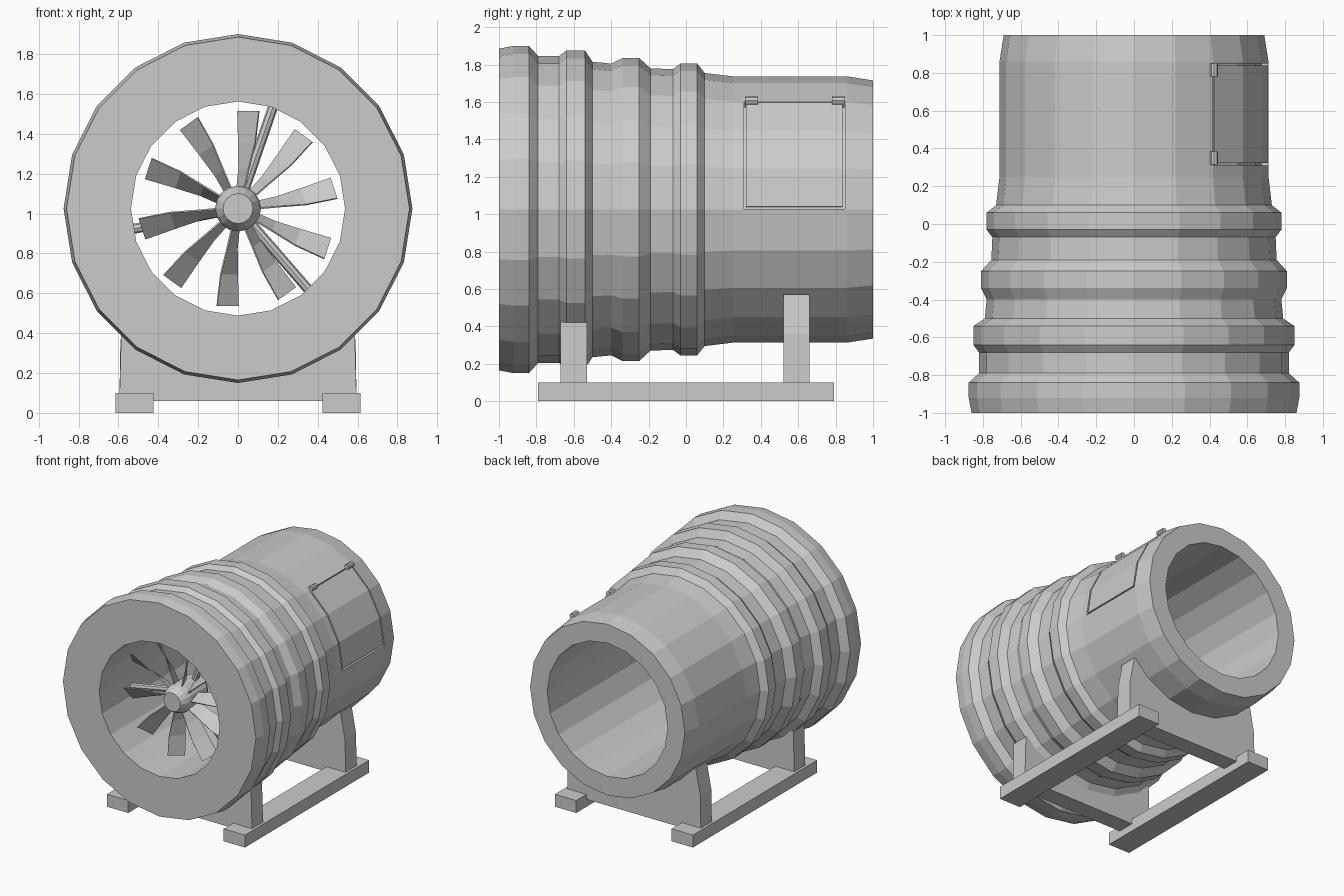
import bpy, bmesh, math
from mathutils import Matrix, Vector

if "Cube" in bpy.data.objects:
    bpy.data.objects.remove(bpy.data.objects["Cube"])

AXIS_Z = 1.025
SIDES = 20
STEP = 2 * math.pi / SIDES

grey = bpy.data.materials.new("plain grey")
grey.use_nodes = True
grey.diffuse_color = (0.6, 0.6, 0.6, 1)
grey.node_tree.nodes["Principled BSDF"].inputs["Base Color"].default_value = (0.6, 0.6, 0.6, 1)


def finish(name, bm):
    bmesh.ops.recalc_face_normals(bm, faces=bm.faces)
    mesh = bpy.data.meshes.new(name)
    bm.to_mesh(mesh)
    bm.free()
    mesh.materials.append(grey)
    obj = bpy.data.objects.new(name, mesh)
    bpy.context.collection.objects.link(obj)
    return obj


def box(name, x, y, z):
    bm = bmesh.new()
    size = Matrix.Diagonal((x[1] - x[0], y[1] - y[0], z[1] - z[0], 1))
    mid = Matrix.Translation((sum(x) / 2, sum(y) / 2, sum(z) / 2))
    bmesh.ops.create_cube(bm, size=1, matrix=mid @ size)
    return finish(name, bm)


def polar(r, y, a):
    return Vector((r * math.cos(a), y, AXIS_Z + r * math.sin(a)))


def loft(name, rings, closed_loop=False):
    """Skin equal-length rings; cap the ends unless the rings form a loop."""
    bm = bmesh.new()
    rows = [[bm.verts.new(p) for p in ring] for ring in rings]
    n = len(rows[0])
    pairs = list(zip(rows, rows[1:]))
    if closed_loop:
        pairs.append((rows[-1], rows[0]))
    else:
        bm.faces.new(rows[0])
        bm.faces.new(rows[-1])
    for a, b in pairs:
        for i in range(n):
            j = (i + 1) % n
            bm.faces.new((a[i], a[j], b[j], b[i]))
    return finish(name, bm)


def lathe(name, profile, sides, closed_loop=False):
    rings = [[polar(r, y, 2 * math.pi * i / sides) for i in range(sides)] for y, r in profile]
    return loft(name, rings, closed_loop)


def rod(name, start, end, radius, sides):
    direction = end - start
    turn = direction.to_track_quat('Z', 'Y').to_matrix().to_4x4()
    bm = bmesh.new()
    bmesh.ops.create_cone(bm, cap_ends=True, segments=sides, radius1=radius, radius2=radius,
                          depth=direction.length, matrix=Matrix.Translation((start + end) / 2) @ turn)
    return finish(name, bm)


def curved_plate(name, r0, r1, y, degrees):
    """Block that follows the flat sides of the barrel."""
    rings = []
    for d in degrees:
        a = math.radians(d)
        k = math.cos(STEP / 2) / math.cos(a % STEP - STEP / 2)
        rings.append([polar(r * k, v, a) for r, v in ((r0, y[0]), (r1, y[0]), (r1, y[1]), (r0, y[1]))])
    return loft(name, rings)


# Ribbed barrel with a straight bore
outer = [(-1, .86), (-.92, .875), (-.84, .875), (-.79, .82), (-.68, .82), (-.64, .85),
         (-.54, .85), (-.5, .79), (-.4, .78), (-.34, .81), (-.25, .81), (-.19, .755),
         (-.07, .75), (-.03, .78), (.06, .78), (.1, .73), (.25, .712), (.86, .712), (1, .69)]
barrel = lathe("barrel", outer + [(1, .537), (-1, .537)], SIDES, True)

# Hatch recess, hatch panel and hinges
cutter = curved_plate("hatch_cutter", .675, .76, (.31, .85), (.2, 18, 36, 54))
cutter.hide_render = True
cutter.hide_viewport = True
cut = barrel.modifiers.new("hatch recess", 'BOOLEAN')
cut.object = cutter
cut.solver = 'EXACT'
curved_plate("hatch_panel", .67, .712, (.322, .838), (1.2, 18, 36, 53.5))
for side, y in (("front", .315), ("back", .78)):
    pin = polar(.722, y, 3 * STEP)
    rod(side + "_hinge_pin", pin, pin + Vector((0, .07, 0)), .02, 8)
    curved_plate(side + "_hinge_leaf", .7, .722, (y, y + .07), (52.5, 54, 55.5))

# Hub with a blunt nose
lathe("fan_hub", [(-.84, .075), (-.79, .105), (-.75, .115), (-.55, .115), (-.51, .09)], 16)

# Twisted fan blades: radius, sideways centre, half width, half depth
sections = [(.09, .012, .018, .05), (.2, .03, .025, .05), (.33, .045, .042, .045), (.49, .052, .054, .035)]
for i in range(10):
    spin = Matrix.Rotation(-i * 2 * math.pi / 10, 3, 'Y')
    rings = []
    for r, mid, w, d in sections:
        chord = Vector((w, -d, 0))
        thick = Vector((d, w, 0)).normalized() * .004
        centre = Vector((mid, -.71, r))
        ring = [centre - chord - thick, centre + chord - thick,
                centre + chord + thick, centre - chord + thick]
        rings.append([spin @ p + Vector((0, 0, AXIS_Z)) for p in ring])
    loft("fan_blade_%d" % (i + 1), rings)

# Three struts hold the hub
for i in range(3):
    a = math.radians(71 + 120 * i)
    rod("hub_strut_%d" % (i + 1), polar(.08, -.6, a), polar(.56, -.6, a), .025, 8)

# Saddles that cradle the barrel
for name, y, r, tip in (("front_saddle", (-.67, -.53), .74, [(.585, .42)]),
                        ("back_saddle", (.52, .66), .66, [(.59, .36), (.55, .57)])):
    right = [(.595, .06)] + tip
    arc = [polar(r, 0, math.radians(d)) for d in range(-48, -133, -14)]
    outline = right + [(p.x, p.z) for p in arc] + [(-x, z) for x, z in reversed(right)]
    loft(name, [[Vector((x, v, z)) for x, z in outline] for v in y])

# Base rails
for name, x in (("left_rail", (.425, .615)), ("right_rail", (-.615, -.425))):
    box(name, x, (-.79, .79), (0, .1))
